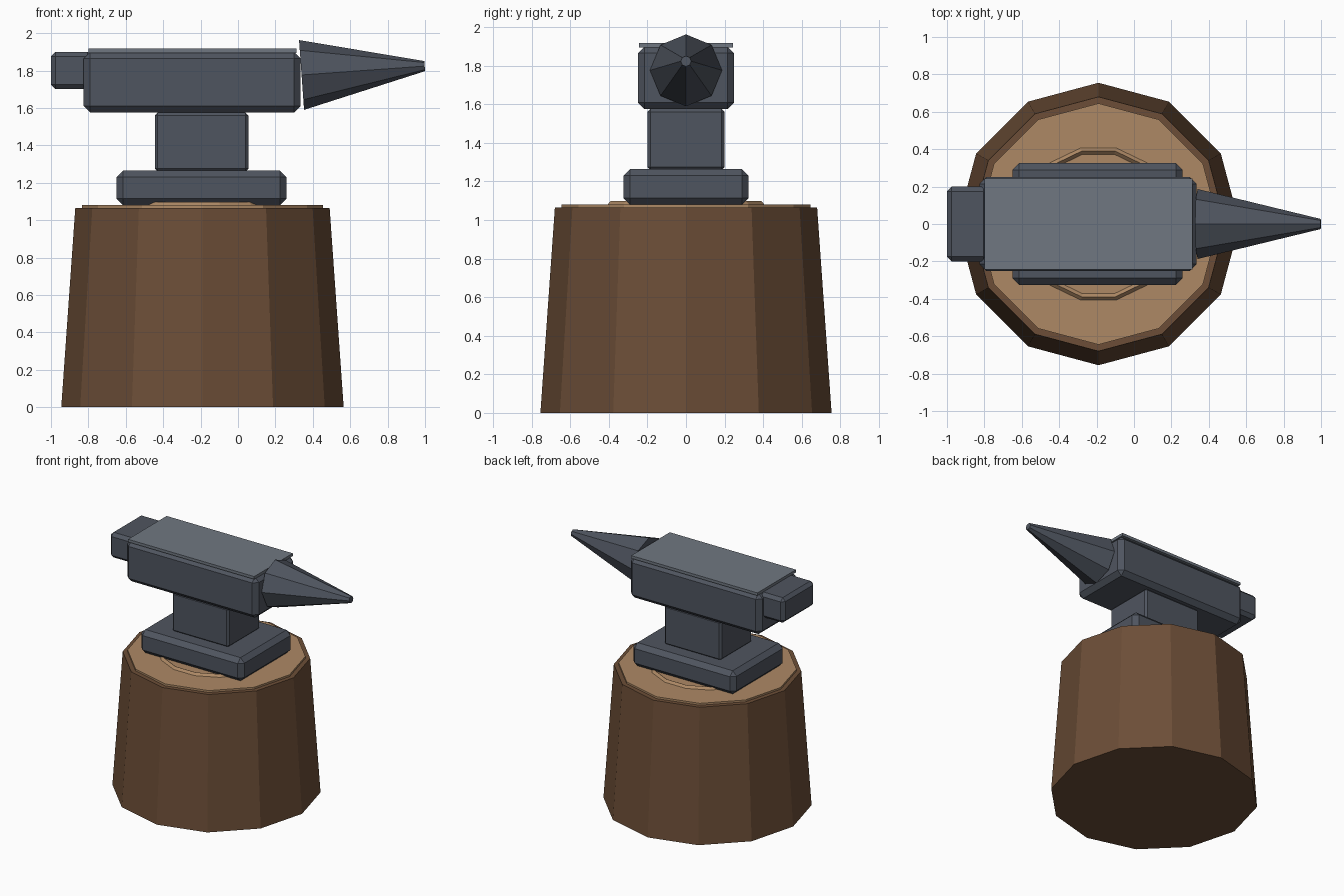
import bpy, math

if "Cube" in bpy.data.objects:
    bpy.data.objects.remove(bpy.data.objects["Cube"])

def material(name, rgb):
    m = bpy.data.materials.new(name)
    m.diffuse_color = (*rgb, 1)
    m.use_nodes = True
    m.node_tree.nodes["Principled BSDF"].inputs["Base Color"].default_value = m.diffuse_color
    return m

BARK = material("bark brown", (0.150, 0.076, 0.038))
CUT_WOOD = material("cut wood tan", (0.42, 0.25, 0.13))
STEEL = material("dark steel", (0.078, 0.090, 0.115))
POLISHED = material("polished steel", (0.16, 0.185, 0.22))
CX = -0.19  # stump axis

def finish(name, mat):
    ob = bpy.context.object
    ob.name = name
    ob.data.materials.append(mat)
    return ob

def block(name, x, y, z, mat, bevel=0):
    """Box from x range, half depth y and z range, with chamfered edges."""
    bpy.ops.mesh.primitive_cube_add(size=1, location=(sum(x) / 2, 0, sum(z) / 2))
    ob = finish(name, mat)
    ob.scale = (x[1] - x[0], 2 * y, z[1] - z[0])
    bpy.ops.object.transform_apply(location=False, rotation=False, scale=True)
    if bevel:
        mod = ob.modifiers.new("chamfer", "BEVEL")
        mod.width, mod.segments = bevel, 1
    return ob

def frustum(name, sides, r1, r2, length, loc, mat, rot=(0, 0, 0)):
    bpy.ops.mesh.primitive_cone_add(vertices=sides, radius1=r1, radius2=r2,
                                    depth=length, location=loc, rotation=rot)
    return finish(name, mat)

# wooden stump with its sawn top and growth ring
frustum("stump", 12, 0.755, 0.68, 1.065, (CX, 0, 0.5325), BARK)
frustum("stump_top", 12, 0.645, 0.645, 0.03, (CX, 0, 1.065), CUT_WOOD)
bpy.ops.mesh.primitive_torus_add(major_segments=14, minor_segments=4, major_radius=0.40,
                                 minor_radius=0.018, location=(CX, 0, 1.08))
finish("growth_ring", CUT_WOOD)

# anvil
block("base", (-0.65, 0.26), 0.325, (1.08, 1.265), STEEL, 0.035)
block("waist", (-0.445, 0.055), 0.20, (1.26, 1.575), STEEL, 0.015)
block("body", (-0.825, 0.335), 0.25, (1.575, 1.90), STEEL, 0.035)
block("face_plate", (-0.80, 0.313), 0.243, (1.895, 1.917), POLISHED)
block("heel", (-1.0, -0.78), 0.20, (1.70, 1.90), STEEL, 0.025)

# horn, tilted slightly upwards
frustum("horn", 8, 0.187, 0.027, 0.66, (0.669, 0, 1.80), STEEL,
        (0, math.pi / 2 - 0.072, 0))
